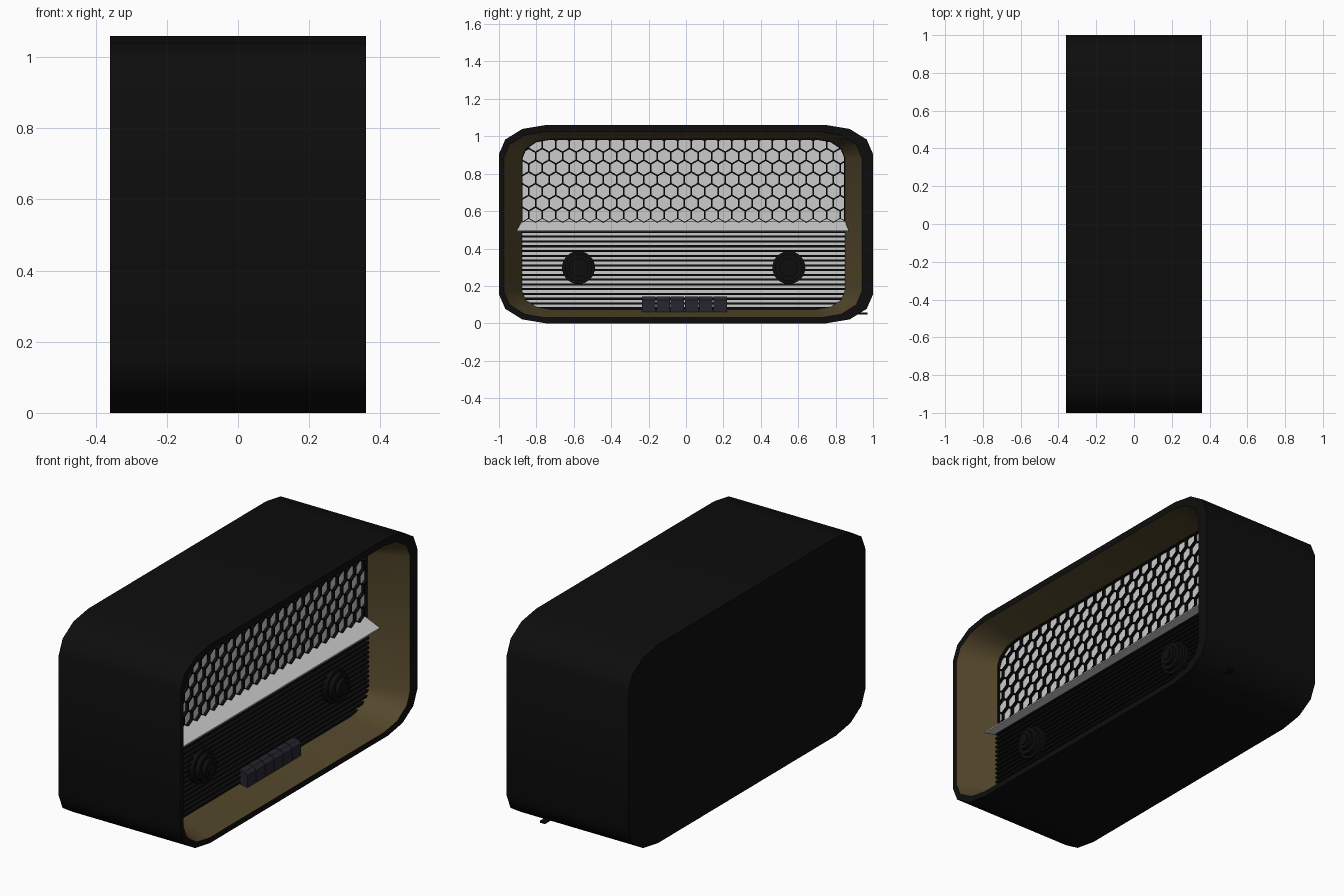
import bpy, bmesh, math
from mathutils import Vector, Matrix

if "Cube" in bpy.data.objects:
    bpy.data.objects.remove(bpy.data.objects["Cube"])


def material(name, rgb):
    m = bpy.data.materials.new(name)
    m.diffuse_color = (*rgb, 1)
    m.use_nodes = True
    m.node_tree.nodes["Principled BSDF"].inputs["Base Color"].default_value = m.diffuse_color
    return m


BLACK = material("black", (0.004, 0.004, 0.004))
BROWN = material("dark_brown", (0.09, 0.065, 0.025))
CHARCOAL = material("charcoal", (0.02, 0.018, 0.028))


def finish(bm, name, mat=None, smooth=None):
    bmesh.ops.recalc_face_normals(bm, faces=bm.faces)
    me = bpy.data.meshes.new(name)
    bm.to_mesh(me)
    bm.free()
    ob = bpy.data.objects.new(name, me)
    bpy.context.collection.objects.link(ob)
    if mat:
        me.materials.append(mat)
    if smooth:
        bpy.ops.object.select_all(action='DESELECT')
        ob.select_set(True)
        bpy.context.view_layer.objects.active = ob
        bpy.ops.object.shade_smooth_by_angle(angle=math.radians(smooth))
    return ob


def rounded(y0, y1, z0, z1, ry, rz, n=3):
    """Rounded rectangle in YZ, counter-clockwise seen from +x."""
    pts = []
    centres = [(y1 - ry, z1 - rz), (y0 + ry, z1 - rz), (y0 + ry, z0 + rz), (y1 - ry, z0 + rz)]
    for q, (cy, cz) in enumerate(centres):
        for i in range(n + 1):
            a = math.pi / 2 * (q + i / n)
            pts.append((cy + ry * math.cos(a), cz + rz * math.sin(a)))
    return pts


def loft(bm, loops):
    """Join a list of (x, profile) loops with quads, return the vertex rings."""
    rings = [[bm.verts.new((x, y, z)) for y, z in p] for x, p in loops]
    for a, b in zip(rings, rings[1:]):
        for i in range(len(a)):
            j = (i + 1) % len(a)
            bm.faces.new((a[i], a[j], b[j], b[i]))
    return rings


def box(bm, x0, x1, y0, y1, z0, z1):
    m = Matrix.Translation(((x0 + x1) / 2, (y0 + y1) / 2, (z0 + z1) / 2))
    m = m @ Matrix.Diagonal((x1 - x0, y1 - y0, z1 - z0, 1))
    return bmesh.ops.create_cube(bm, size=1, matrix=m)["verts"]


def clip(bm, profile):
    """Trim a mesh to a convex YZ outline."""
    for i, (y, z) in enumerate(profile):
        y2, z2 = profile[(i + 1) % len(profile)]
        if math.hypot(y2 - y, z2 - z) < 1e-5:
            continue
        bmesh.ops.bisect_plane(bm, geom=bm.verts[:] + bm.edges[:] + bm.faces[:], dist=1e-5,
                               plane_co=(0, y, z), plane_no=(0, z2 - z, y - y2), clear_outer=True)


OUTER = rounded(-1, 1, 0, 1.06, 0.25, 0.155)
MOUTH = rounded(-0.973, 0.94, 0.03, 1.025, 0.22, 0.14)
PANEL = rounded(-0.877, 0.85, 0.075, 0.985, 0.15, 0.10)
FACE = 0.155   # x of the recessed panel

# Cabinet shell with closed back and front rim
bm = bmesh.new()
rings = loft(bm, [(-0.36, OUTER), (0.36, OUTER), (0.36, MOUTH)])
bm.faces.new(rings[0])
finish(bm, "cabinet", BLACK, 40)

# Sloping walls between rim and panel
bm = bmesh.new()
loft(bm, [(0.36, MOUTH), (FACE, PANEL)])
finish(bm, "recess_walls", BROWN, 40)

# Plain backing panel
bm = bmesh.new()
rings = loft(bm, [(FACE - 0.02, PANEL), (FACE, PANEL)])
bm.faces.new(rings[0])
bm.faces.new(rings[1])
finish(bm, "front_panel")

# Honeycomb speaker grille
R = 0.0418
W = R * math.sqrt(3)
bm = bmesh.new()
for row in range(8):
    for col in range(26):
        cy = -0.877 + W * (col + 0.5 * (row % 2))
        cz = 0.58 + 1.5 * R * row
        bm.faces.new([bm.verts.new((FACE, cy + R * math.sin(k * math.pi / 3),
                                    cz + R * math.cos(k * math.pi / 3))) for k in range(6)])
bmesh.ops.remove_doubles(bm, verts=bm.verts, dist=1e-4)
clip(bm, PANEL)
cells = bm.faces[:]
bmesh.ops.inset_individual(bm, faces=cells, thickness=0.004, use_even_offset=True)
bmesh.ops.delete(bm, geom=cells, context='FACES')
ext = bmesh.ops.extrude_face_region(bm, geom=bm.faces[:])
bmesh.ops.translate(bm, vec=(0.015, 0, 0),
                    verts=[g for g in ext["geom"] if isinstance(g, bmesh.types.BMVert)])
finish(bm, "honeycomb_grille", BLACK)

# Horizontal slats on the lower half
bm = bmesh.new()
for i in range(17):
    z = 0.075 + 0.0255 * i
    box(bm, FACE - 0.005, 0.18, -0.877, 0.85, z, z + 0.011)
clip(bm, PANEL)
bmesh.ops.holes_fill(bm, edges=[e for e in bm.edges if e.is_boundary])
finish(bm, "lower_slats", BLACK)

# Wedge-shaped divider shelf
bm = bmesh.new()
ends = []
for back, tip in ((-0.877, -0.905), (0.85, 0.87)):
    ends.append([bm.verts.new(c) for c in ((FACE, back, 0.545), (0.23, tip, 0.497),
                                           (0.23, tip, 0.49), (FACE, back, 0.49))])
for i in range(4):
    j = (i + 1) % 4
    bm.faces.new((ends[0][i], ends[0][j], ends[1][j], ends[1][i]))
for e in ends:
    bm.faces.new(e)
finish(bm, "divider_shelf")

# Stepped tuning knobs
for name, y in (("left_knob", -0.575), ("right_knob", 0.55)):
    bm = bmesh.new()
    for r, x0, x1 in ((0.088, 0.15, 0.20), (0.072, 0.20, 0.225), (0.05, 0.225, 0.245), (0.03, 0.245, 0.252)):
        m = Matrix.Translation(((x0 + x1) / 2, y, 0.298)) @ Matrix.Rotation(math.pi / 2, 4, 'Y')
        bmesh.ops.create_cone(bm, cap_ends=True, segments=32, radius1=r, radius2=r,
                              depth=x1 - x0, matrix=m)
    finish(bm, name, BLACK, 35)

# Row of six push buttons with sloped top edge
for i in range(6):
    bm = bmesh.new()
    y = -0.235 + 0.0762 * i
    verts = box(bm, 0.15, 0.22, y, y + 0.073, 0.06, 0.143)
    edge = [e for e in bm.edges if all(v.co.x > 0.2 and v.co.z > 0.1 for v in e.verts)]
    bmesh.ops.bevel(bm, geom=edge, offset=0.018, segments=1, affect='EDGES')
    finish(bm, f"push_button_{i + 1}", CHARCOAL)

# Small peg near the lower corner
bm = bmesh.new()
box(bm, 0.155, 0.185, 0.91, 0.97, 0.047, 0.057)
finish(bm, "side_peg", BLACK)
